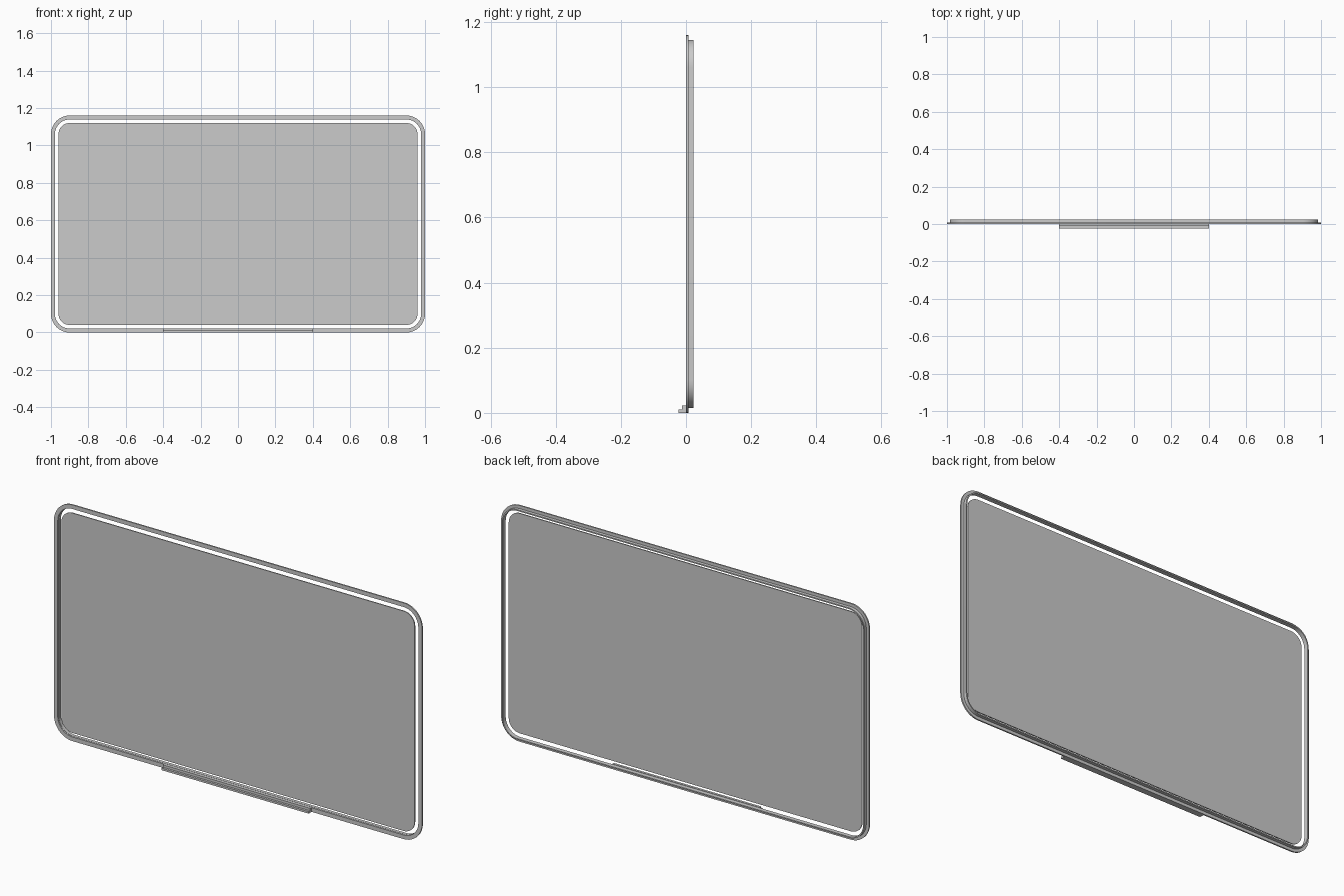
import bpy, bmesh, math

if "Cube" in bpy.data.objects:
    bpy.data.objects.remove(bpy.data.objects["Cube"])

WIDTH, HEIGHT, RADIUS = 2.0, 1.16, 0.1
STEPS = 10  # segments per rounded corner

grey = bpy.data.materials.new("light_grey")
grey.use_nodes = True
grey.diffuse_color = (0.6, 0.6, 0.6, 1)
grey.node_tree.nodes["Principled BSDF"].inputs["Base Color"].default_value = (0.6, 0.6, 0.6, 1)


def outline(bm, inset, y):
    """Rounded rectangle of vertices, inset from the outer board edge."""
    r = RADIUS - inset
    cx, cz = WIDTH / 2 - RADIUS, HEIGHT / 2 - RADIUS
    verts = []
    for corner, (sx, sz) in enumerate([(1, 1), (-1, 1), (-1, -1), (1, -1)]):
        for i in range(STEPS + 1):
            a = (corner + i / STEPS) * math.pi / 2
            verts.append(bm.verts.new((sx * cx + r * math.cos(a), y,
                                       HEIGHT / 2 + sz * cz + r * math.sin(a))))
    return verts


def bridge(bm, a, b):
    for i in range(len(a)):
        j = (i + 1) % len(a)
        bm.faces.new((a[i], a[j], b[j], b[i]))


def finish(bm, name):
    bmesh.ops.recalc_face_normals(bm, faces=bm.faces)
    mesh = bpy.data.meshes.new(name)
    bm.to_mesh(mesh)
    bm.free()
    mesh.materials.append(grey)
    obj = bpy.data.objects.new(name, mesh)
    bpy.context.collection.objects.link(obj)
    bpy.ops.object.select_all(action="DESELECT")
    obj.select_set(True)
    bpy.context.view_layer.objects.active = obj
    bpy.ops.object.shade_smooth_by_angle(angle=math.radians(30))
    return obj


def ring(name, outer, inner, y0, y1):
    bm = bmesh.new()
    loops = [outline(bm, d, y) for d, y in
             [(outer, y0), (outer, y1), (inner, y1), (inner, y0)]]
    for k in range(4):
        bridge(bm, loops[k], loops[(k + 1) % 4])
    return finish(bm, name)


def plate(name, inset, y0, y1):
    bm = bmesh.new()
    front, back = outline(bm, inset, y0), outline(bm, inset, y1)
    bm.faces.new(front)
    bm.faces.new(back)
    bridge(bm, front, back)
    return finish(bm, name)


# Frame: wide front flange with a slimmer rim behind it
ring("front_frame", 0.0, 0.02, 0.0, 0.007)
ring("back_rim", 0.015, 0.021, 0.007, 0.023)

# Writing surface, set inside the frame with an open gap all round
plate("board_panel", 0.04, 0.0, 0.005)

# Pen tray: stepped profile extruded along the bottom edge
profile = [(0, 0), (-0.023, 0), (-0.023, 0.01), (-0.012, 0.01), (-0.012, 0.022), (0, 0.022)]
bm = bmesh.new()
left, right = [[bm.verts.new((x, y, z)) for y, z in profile] for x in (0.4, -0.4)]
bm.faces.new(left)
bm.faces.new(right)
bridge(bm, left, right)
finish(bm, "pen_tray")
